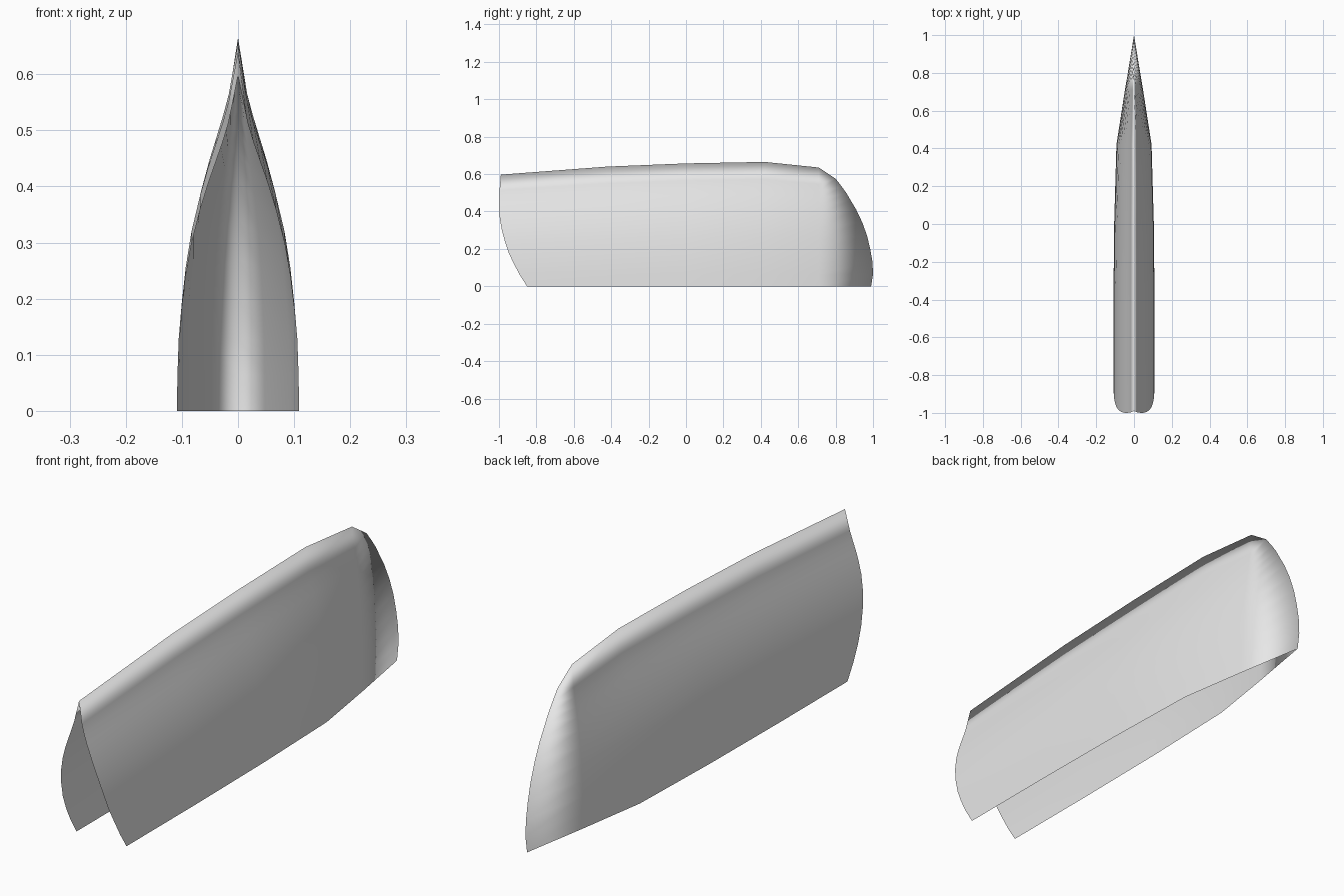
import bpy
import bmesh

cube = bpy.data.objects.get("Cube")
if cube:
    bpy.data.objects.remove(cube, do_unlink=True)

# One plain grey for the whole shell
grey = bpy.data.materials.new("light_grey")
grey.use_nodes = True
grey.diffuse_color = (0.8, 0.8, 0.8, 1)
grey.node_tree.nodes["Principled BSDF"].inputs["Base Color"].default_value = (0.8, 0.8, 0.8, 1)

# Half section from the open bottom to the ridge: (height share, width share)
PROFILE = [(0, 1), (.1, .99), (.2, .97), (.3, .92), (.4, .855), (.5, .76), (.6, .62),
           (.68, .485), (.74, .37), (.8, .255), (.86, .155), (1, 0)]
# Stations along the length: (y, half width, ridge height)
STATIONS = [(-.42, .109, .64), (0, .105, .657), (.42, .093, .665), (.71, .048, .635)]
# Swept opening at the front, and sharp closing edge at the back
RIM_Y = [-.85, -.888, -.92, -.948, -.968, -.984, -.995, -.999, -1, -.999, -.997, -.99]
STERN = [(.99, 0), (1, .065), (.997, .13), (.985, .2), (.968, .27), (.943, .34),
         (.91, .41), (.88, .46), (.86, .495), (.835, .53), (.8, .575), (.71, .635)]


def both_sides(half):
    """Mirror a half section that ends on the ridge."""
    return half + [(-x, y, z) for x, y, z in reversed(half[:-1])]


sections = [both_sides([(.109 * p, y, .597 * v) for (v, p), y in zip(PROFILE, RIM_Y)])]
for y, width, height in STATIONS:
    sections.append(both_sides([(width * p, y, height * v) for v, p in PROFILE]))
sections.append(both_sides([(0, y, z) for y, z in STERN]))

# Loft the sections into a thin open shell
bm = bmesh.new()
rings = [[bm.verts.new(co) for co in section] for section in sections]
for a, b in zip(rings, rings[1:]):
    for i in range(len(a) - 1):
        bm.faces.new((a[i], b[i], b[i + 1], a[i + 1]))
bmesh.ops.remove_doubles(bm, verts=bm.verts, dist=0.0005)
for face in bm.faces:
    face.smooth = True
bm.normal_update()

# Keep the surface facing outward
side = max(bm.faces, key=lambda f: f.calc_center_median().x)
if side.normal.x < 0:
    bmesh.ops.reverse_faces(bm, faces=bm.faces)

mesh = bpy.data.meshes.new("pointed_shell")
bm.to_mesh(mesh)
bm.free()
mesh.materials.append(grey)
shell = bpy.data.objects.new("pointed_shell", mesh)
bpy.context.collection.objects.link(shell)
